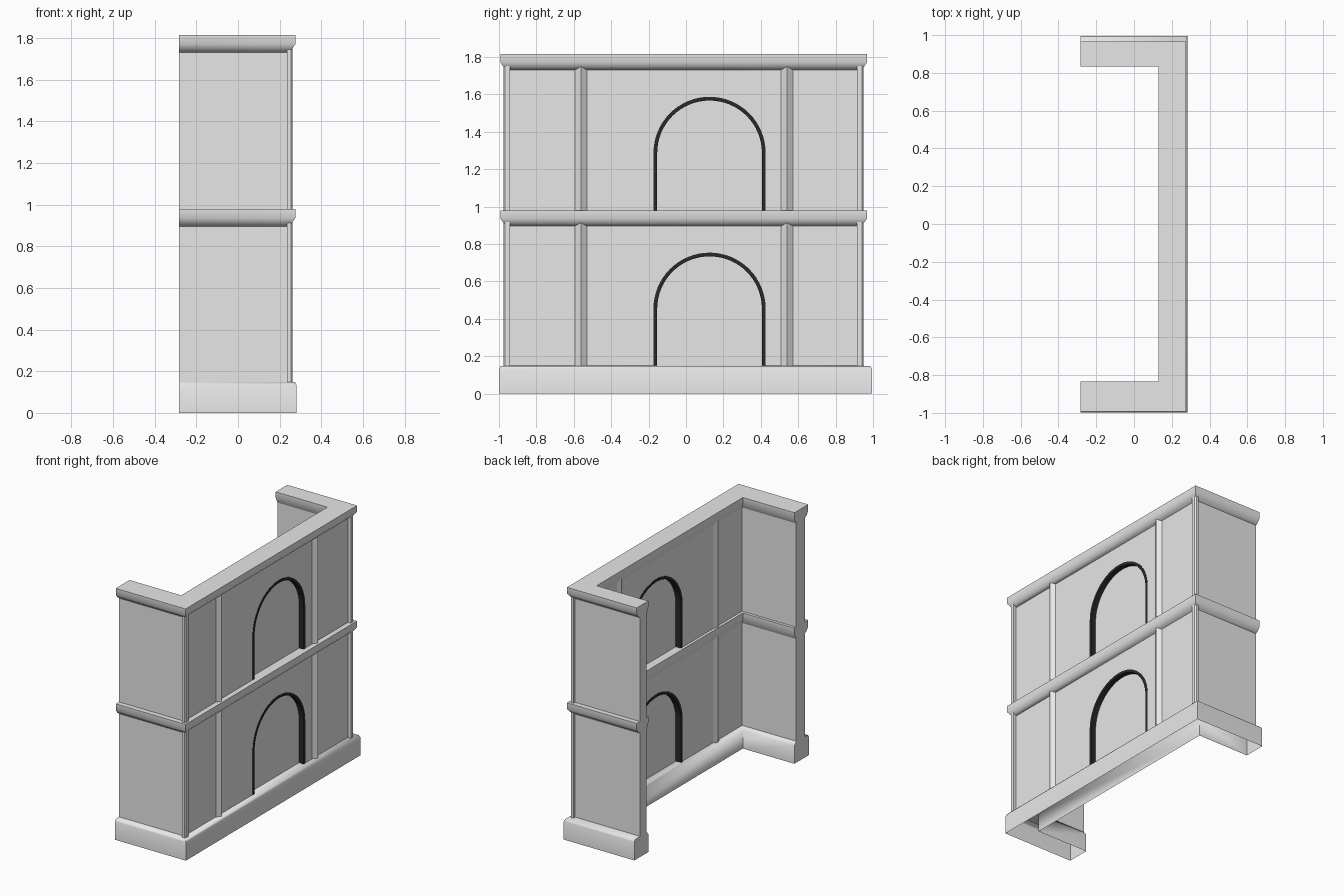
import bpy, bmesh
from math import sin, cos, pi, radians

cube = bpy.data.objects.get("Cube")
if cube:
    bpy.data.objects.remove(cube)


def material(name, value):
    mat = bpy.data.materials.new(name)
    mat.use_nodes = True
    color = (value, value, value, 1)
    mat.diffuse_color = color
    mat.node_tree.nodes["Principled BSDF"].inputs["Base Color"].default_value = color
    return mat


STONE = material("pale_stone", 0.8)
BLACK = material("black_trim", 0.022)

END_X = -0.283
# Wall planes: main wall x, front return y, back return y
OUTER = (0.238, -0.955, 0.93)
INNER = (0.15, -0.855, 0.855)
STOREYS = ((0.147, 0.895), (0.98, 1.73))   # floor and underside of cornice
ARCH_Y, ARCH_R, SPRING = 0.126, 0.30, 0.307


def add_object(name, bm, mat, smooth=None):
    bmesh.ops.recalc_face_normals(bm, faces=bm.faces)
    mesh = bpy.data.meshes.new(name)
    bm.to_mesh(mesh)
    bm.free()
    mesh.materials.append(mat)
    obj = bpy.data.objects.new(name, mesh)
    bpy.context.collection.objects.link(obj)
    bpy.ops.object.select_all(action='DESELECT')
    obj.select_set(True)
    bpy.context.view_layer.objects.active = obj
    if smooth:
        bpy.ops.object.shade_smooth_by_angle(angle=radians(smooth))
    return obj


def sweep(name, outer, inner, stretch=0, open_bottom=False, smooth=None):
    """Sweep a profile of (offset, height) points around the U-shaped plan."""
    bm = bmesh.new()
    rings = []
    for plan, points, side in ((OUTER, outer, 1), (INNER, inner, -1)):
        x, front, back = plan
        if side > 0:
            back += stretch
        for d, z in points:
            d *= side
            path = ((END_X, front - d), (x + d, front - d),
                    (x + d, back + d), (END_X, back + d))
            rings.append([bm.verts.new((px, py, z)) for px, py in path])
    count = len(rings)
    for i in range(count - 1 if open_bottom else count):
        a, b = rings[i], rings[(i + 1) % count]
        for k in range(3):
            bm.faces.new((a[k], a[k + 1], b[k + 1], b[k]))
    for k in (0, 3):
        bm.faces.new([r[k] for r in rings])
    return add_object(name, bm, STONE, smooth)


def prism(name, points, direction, mat, smooth=None):
    """Extrude a closed outline of 3D points."""
    bm = bmesh.new()
    face = bm.faces.new([bm.verts.new(p) for p in points])
    made = bmesh.ops.extrude_face_region(bm, geom=[face])
    verts = [v for v in made["geom"] if isinstance(v, bmesh.types.BMVert)]
    bmesh.ops.translate(bm, vec=direction, verts=verts)
    return add_object(name, bm, mat, smooth)


def arch(radius, floor, x, steps=32):
    spring = floor + SPRING
    pts = [(x, ARCH_Y + radius, floor)]
    pts += [(x, ARCH_Y + radius * cos(pi * i / steps), spring + radius * sin(pi * i / steps))
            for i in range(steps + 1)]
    return pts + [(x, ARCH_Y - radius, floor)]


# Wall, plinth and the two cornices
wall = sweep("wall", [(0, 0.14), (0, 1.8)], [(0, 1.8), (0, 0.14)])
sweep("plinth", [(0.044, 0), (0.044, 0.132), (0.037, 0.147)],
      [(0, 0.155), (0.02, 0.13), (0.02, 0)], stretch=0.02, open_bottom=True, smooth=70)
for label, (floor, under) in zip(("lower", "upper"), STOREYS):
    top = under + 0.085
    sweep(label + "_cornice",
          [(0, under), (0.02, under + 0.016), (0.037, under + 0.04), (0.037, top)],
          [(0.02, top), (0.02, under + 0.04), (0, under)], smooth=50)

    # Arched opening cut through the main wall
    cutter = prism("arch_cutter", arch(ARCH_R, floor, 0.05), (0.3, 0, 0), STONE)
    mod = wall.modifiers.new("opening", 'BOOLEAN')
    mod.operation = 'DIFFERENCE'
    mod.solver = 'EXACT'
    mod.object = cutter
    bpy.context.view_layer.objects.active = wall
    bpy.ops.object.modifier_apply(modifier=mod.name)
    bpy.data.objects.remove(cutter)

    # Dark arch lining and thin infill panel
    ring = arch(ARCH_R, floor, 0.148) + arch(ARCH_R - 0.02, floor, 0.148)[::-1]
    prism(label + "_arch_lining", ring, (0.092, 0, 0), BLACK, 30)
    prism(label + "_arch_panel", arch(ARCH_R - 0.018, floor, 0.19), (0.015, 0, 0), STONE)

    # Ridged pilasters showing on both faces of the wall
    rise = (0, 0, under + 0.045 - floor)
    for name, y in (("front", -0.562), ("back", 0.54)):
        plan = [(0.262, 0), (0.238, 0.032), (0.15, 0.032),
                (0.137, 0), (0.15, -0.032), (0.238, -0.032)]
        prism(f"{label}_{name}_pilaster", [(x, y + d, floor) for x, d in plan], rise, STONE)

    # Slim posts on the two outer corners
    for name, y, s in (("front", OUTER[1], -1), ("back", OUTER[2], 1)):
        plan = [(0.236, -0.015), (0.262, -0.015), (0.262, 0.012), (0.254, 0.02), (0.236, 0.02)]
        prism(f"{label}_{name}_corner_post", [(x, y + s * d, floor) for x, d in plan], rise, STONE)
